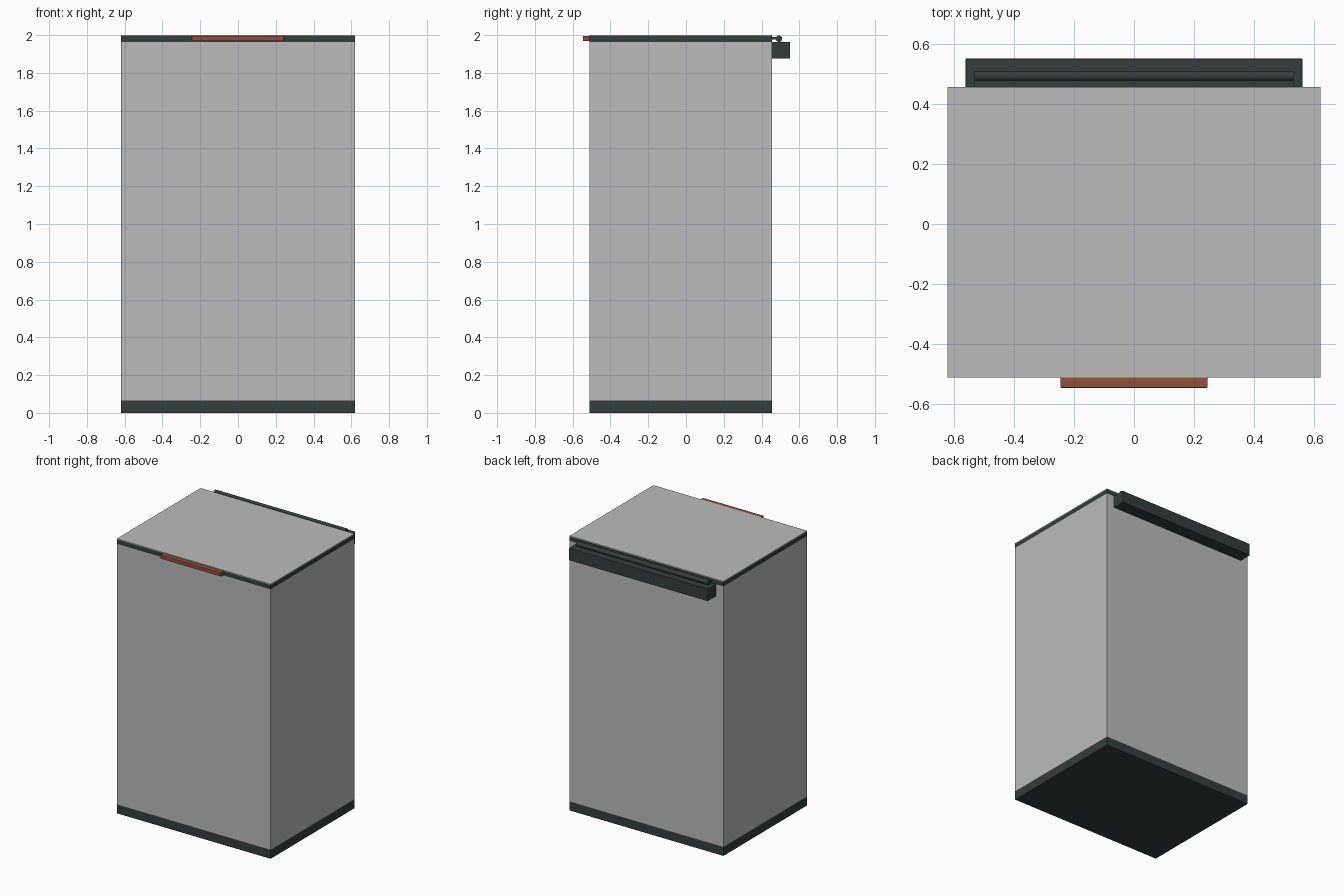
import bpy
import math

if "Cube" in bpy.data.objects:
    bpy.data.objects.remove(bpy.data.objects["Cube"])


def material(name, rgb):
    m = bpy.data.materials.new(name)
    m.diffuse_color = (*rgb, 1)
    m.use_nodes = True
    m.node_tree.nodes["Principled BSDF"].inputs["Base Color"].default_value = m.diffuse_color
    return m


GREY = material("brushed_grey", (0.5, 0.5, 0.5))
DARK = material("dark_plastic", (0.036, 0.047, 0.046))
BROWN = material("copper_brown", (0.27, 0.085, 0.048))


def box(name, lo, hi, mat, bevel=0.0):
    """Axis-aligned box between two corners, with optional softened edges."""
    bpy.ops.mesh.primitive_cube_add(size=1, location=[(a + b) / 2 for a, b in zip(lo, hi)])
    ob = bpy.context.object
    ob.name = name
    ob.scale = [b - a for a, b in zip(lo, hi)]
    bpy.ops.object.transform_apply(location=False, rotation=False, scale=True)
    ob.data.materials.append(mat)
    if bevel:
        mod = ob.modifiers.new("soft_edges", 'BEVEL')
        mod.width = bevel
        mod.segments = 2
    return ob


def rod(name, half_length, radius, y, z):
    """Cylinder lying along x."""
    bpy.ops.mesh.primitive_cylinder_add(vertices=24, radius=radius, depth=2 * half_length,
                                        location=(0, y, z), rotation=(0, math.pi / 2, 0))
    ob = bpy.context.object
    ob.name = name
    ob.data.materials.append(DARK)
    bpy.ops.object.shade_smooth_by_angle(angle=math.radians(40))


X, Y0, Y1 = 0.62, -0.51, 0.455

# Body and plinth
box("base_plinth", (-X, Y0, 0), (X, Y1, 0.065), DARK)
box("bin_body", (-X, Y0, 0.065), (X, Y1, 1.963), GREY)

# Lid: dark rim with a thin metal top sheet
box("lid_rim", (-X, Y0, 1.963), (X, Y1, 1.994), DARK)
box("lid_panel", (-X, Y0, 1.994), (X, Y1, 2.0), GREY)

# Front opening tab
box("front_handle", (-0.245, -0.545, 1.968), (0.245, Y0, 1.996), BROWN, 0.003)

# Rear hinge: housing, pivot rod and the leaf joining it to the lid
box("hinge_housing", (-0.56, Y1, 1.875), (0.56, 0.55, 1.963), DARK, 0.002)
box("hinge_leaf", (-0.53, Y1, 1.977), (0.53, 0.49, 1.989), DARK)
rod("hinge_rod", 0.53, 0.017, 0.492, 1.981)
